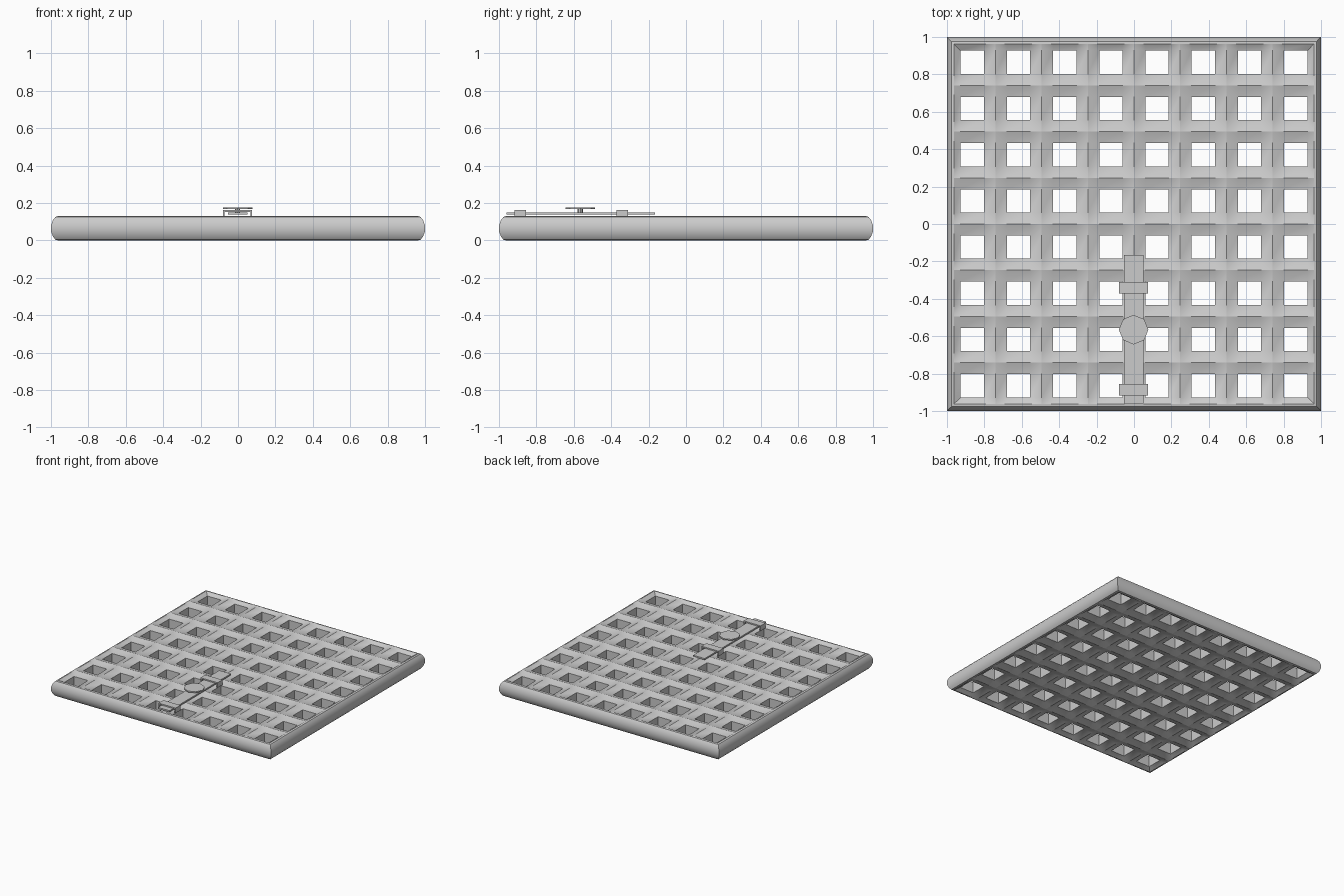
import bpy, bmesh
from math import pi, radians

if "Cube" in bpy.data.objects:
    bpy.data.objects.remove(bpy.data.objects["Cube"])

H, DROP = 0.13, 0.02          # grate thickness, ridge height above bar sides
PITCH, HW = 0.247, 0.0615     # bar spacing, half width
INNER, RIM = 0.928, 0.962     # frame inner wall, frame crest


def finish(name, bm, smooth=None):
    bmesh.ops.remove_doubles(bm, verts=bm.verts, dist=1e-5)
    bmesh.ops.recalc_face_normals(bm, faces=bm.faces)
    me = bpy.data.meshes.new(name)
    bm.to_mesh(me)
    bm.free()
    ob = bpy.data.objects.new(name, me)
    bpy.context.collection.objects.link(ob)
    if smooth:
        bpy.context.view_layer.objects.active = ob
        ob.select_set(True)
        bpy.ops.object.shade_smooth_by_angle(angle=radians(smooth))
        ob.select_set(False)
    return ob


# grate: gently ridged bars crossing inside a frame, same above and below
bm = bmesh.new()
lines = [(-RIM, True), (-INNER, False)]
for i in range(-3, 4):
    c = i * PITCH
    lines += [(c - HW, False), (c, True), (c + HW, False)]
lines += [(INNER, False), (RIM, True)]


def point(i, j, top):
    d = 0 if lines[i][1] or lines[j][1] else DROP
    return (lines[i][0], lines[j][0], H - d if top else d)


def face(pts):
    bm.faces.new([bm.verts.new(p) for p in pts])


n = len(lines)
gap = lambda i: not lines[i][1] and not lines[i + 1][1]
for i in range(n - 1):
    for j in range(n - 1):
        q = [(i, j), (i + 1, j), (i + 1, j + 1), (i, j + 1)]
        if gap(i) and gap(j):
            # straight walls of the opening
            for k in range(4):
                a, b = q[k], q[(k + 1) % 4]
                face([point(*a, True), point(*b, True), point(*b, False), point(*a, False)])
            continue
        for top in (True, False):
            p = [point(*v, top) for v in q]
            low = [k for k in range(4) if not lines[q[k][0]][1] and not lines[q[k][1]][1]]
            if len(low) == 1:     # mitre valley from opening corner to crest
                k = low[0]
                p = p[k:] + p[:k]
                face([p[0], p[1], p[2]])
                face([p[0], p[2], p[3]])
            else:
                face(p)
# rounded outer side of the frame
prof = [(RIM, H), (0.976, 0.126), (0.99, 0.108), (1.0, 0.08),
        (1.0, 0.05), (0.99, 0.022), (0.976, 0.004), (RIM, 0)]
for (s, z), (t, w) in zip(prof, prof[1:]):
    for (a, b), (c, d) in (((-1, -1), (1, -1)), ((1, -1), (1, 1)),
                           ((1, 1), (-1, 1)), ((-1, 1), (-1, -1))):
        face([(a * s, b * s, z), (c * s, d * s, z), (c * t, d * t, w), (a * t, b * t, w)])
finish("grate", bm, 35)


def prism(name, pts, y0, y1):
    bm = bmesh.new()
    f = bm.faces.new([bm.verts.new((x, y0, z)) for x, z in pts])
    r = bmesh.ops.extrude_face_region(bm, geom=[f])
    bmesh.ops.translate(bm, vec=(0, y1 - y0, 0),
                        verts=[v for v in r["geom"] if isinstance(v, bmesh.types.BMVert)])
    return finish(name, bm)


# sliding bolt and its two arched brackets
prism("bolt_bar", [(-0.054, 0.138), (0.05, 0.138), (0.05, 0.15), (-0.054, 0.15)], -0.96, -0.165)
arch = [(-0.08, 0.12), (-0.08, 0.162), (0.075, 0.162), (0.075, 0.12),
        (0.066, 0.12), (0.066, 0.152), (-0.071, 0.152), (-0.071, 0.12)]
for k, y in enumerate((-0.886, -0.341)):
    prism(f"bolt_bracket_{k + 1}", arch, y - 0.031, y + 0.031)


# octagonal knob on a short stem
def disc(name, r, z0, z1):
    bpy.ops.mesh.primitive_cylinder_add(vertices=8, radius=r, depth=z1 - z0,
                                        location=(-0.002, -0.565, (z0 + z1) / 2))
    bpy.context.object.name = name


disc("knob_stem", 0.014, 0.148, 0.17)
disc("knob", 0.079, 0.167, 0.177)
